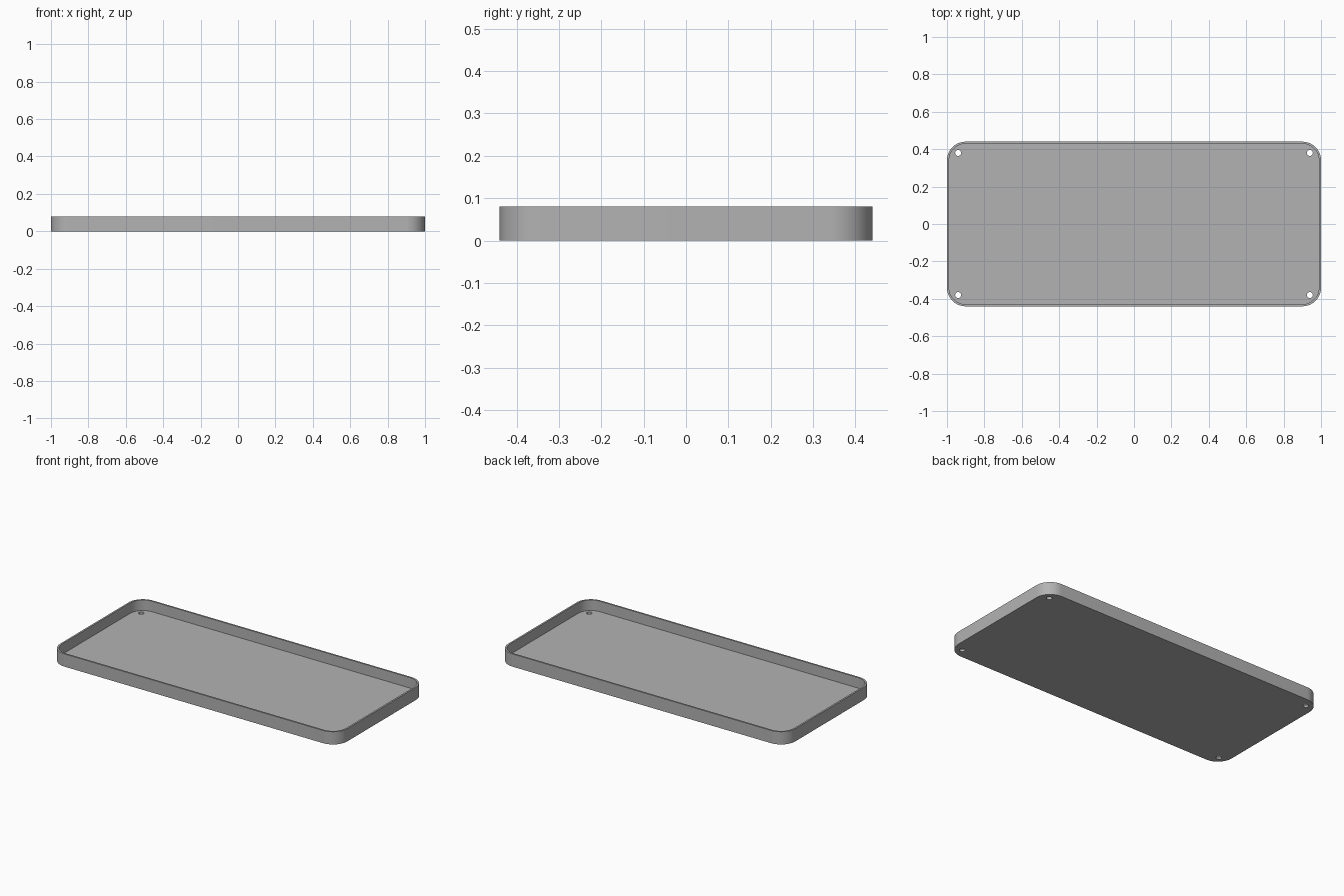
import bpy
import bmesh
from math import pi, cos, sin

LENGTH, WIDTH, HEIGHT = 2.0, 0.88, 0.08
CORNER, WALL, FLOOR = 0.1, 0.011, 0.014
HOLE_INSET, HOLE_RADIUS = 0.06, 0.016

cube = bpy.data.objects.get("Cube")
if cube:
    bpy.data.objects.remove(cube, do_unlink=True)

grey = bpy.data.materials.new("plain grey")
grey.use_nodes = True
colour = (0.45, 0.45, 0.45, 1)
grey.diffuse_color = colour
grey.node_tree.nodes["Principled BSDF"].inputs["Base Color"].default_value = colour


def rounded_slab(name, length, width, radius, bottom, top, steps=16):
    """Upright prism with a rounded rectangular outline."""
    bm = bmesh.new()
    ring = []
    for i, (sx, sy) in enumerate([(1, 1), (-1, 1), (-1, -1), (1, -1)]):
        cx, cy = sx * (length / 2 - radius), sy * (width / 2 - radius)
        for k in range(steps + 1):
            a = (i + k / steps) * pi / 2
            ring.append(bm.verts.new((cx + radius * cos(a), cy + radius * sin(a), bottom)))
    face = bm.faces.new(ring)
    side = bmesh.ops.extrude_face_region(bm, geom=[face])["geom"]
    bmesh.ops.translate(bm, vec=(0, 0, top - bottom),
                        verts=[v for v in side if isinstance(v, bmesh.types.BMVert)])
    bmesh.ops.recalc_face_normals(bm, faces=bm.faces)
    mesh = bpy.data.meshes.new(name)
    bm.to_mesh(mesh)
    bm.free()
    mesh.materials.append(grey)
    obj = bpy.data.objects.new(name, mesh)
    bpy.context.collection.objects.link(obj)
    return obj


# Solid body of the tray
tray = rounded_slab("tray", LENGTH, WIDTH, CORNER, 0, HEIGHT)

# Cavity that leaves the thin wall and floor
cutters = [rounded_slab("cavity_cutter", LENGTH - 2 * WALL, WIDTH - 2 * WALL,
                        CORNER - WALL, FLOOR, HEIGHT * 2)]

# Screw holes through the floor corners
for sx in (-1, 1):
    for sy in (-1, 1):
        bpy.ops.mesh.primitive_cylinder_add(
            vertices=32, radius=HOLE_RADIUS, depth=HEIGHT,
            location=(sx * (LENGTH / 2 - HOLE_INSET), sy * (WIDTH / 2 - HOLE_INSET), 0))
        hole = bpy.context.object
        hole.name = "screw_hole_cutter"
        hole.data.materials.append(grey)
        cutters.append(hole)

bpy.ops.object.select_all(action="DESELECT")
tray.select_set(True)
bpy.context.view_layer.objects.active = tray
for cutter in cutters:
    cut = tray.modifiers.new("cut", "BOOLEAN")
    cut.operation, cut.solver, cut.object = "DIFFERENCE", "EXACT", cutter
    bpy.ops.object.modifier_apply(modifier=cut.name)
    bpy.data.objects.remove(cutter, do_unlink=True)

bpy.ops.object.shade_smooth_by_angle()
